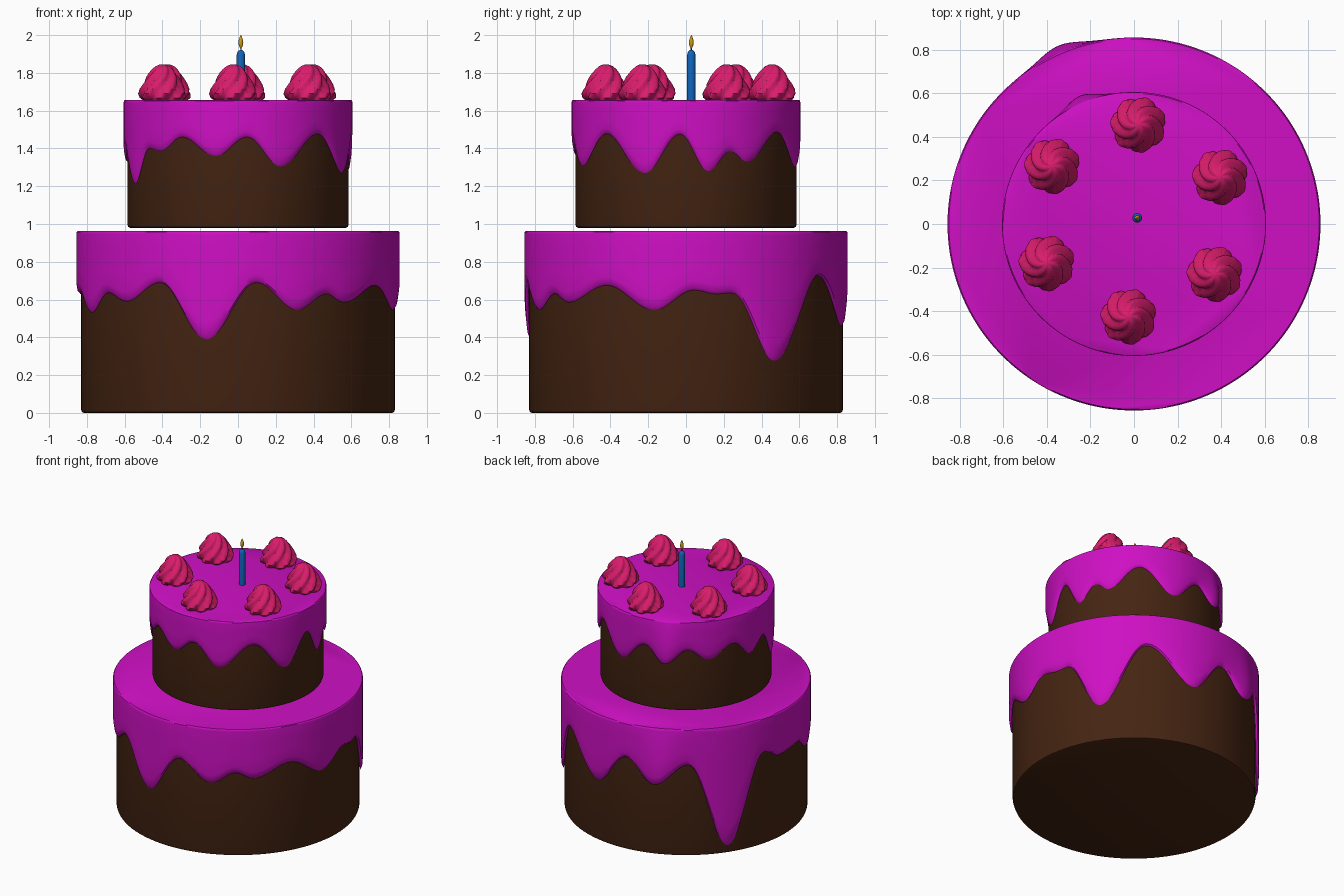
import bpy, bmesh
from math import sin, cos, pi, radians, exp

if "Cube" in bpy.data.objects:
    bpy.data.objects.remove(bpy.data.objects["Cube"])


def material(name, rgb):
    m = bpy.data.materials.new(name)
    m.diffuse_color = (*rgb, 1)
    m.use_nodes = True
    m.node_tree.nodes["Principled BSDF"].inputs["Base Color"].default_value = m.diffuse_color
    return m


BROWN = material("chocolate", (0.06, 0.018, 0.006))
PINK = material("icing_pink", (0.62, 0.005, 0.55))
BERRY = material("cream_berry", (0.70, 0.012, 0.15))
BLUE = material("candle_blue", (0.005, 0.13, 0.50))
DARK = material("wick_dark", (0.02, 0.02, 0.02))
GOLD = material("flame_gold", (0.60, 0.33, 0.01))


def skin(name, rings, mat, sides, point, angle=40):
    """Loft: point(ring, theta) -> xyz, closed around and capped at both ends."""
    bm = bmesh.new()
    loops = [[bm.verts.new(point(r, 2 * pi * i / sides)) for i in range(sides)] for r in rings]
    for a, b in zip(loops, loops[1:]):
        for i in range(sides):
            j = (i + 1) % sides
            bm.faces.new((a[i], a[j], b[j], b[i]))
    bm.faces.new(loops[0])
    bm.faces.new(loops[-1])
    bmesh.ops.recalc_face_normals(bm, faces=bm.faces)
    me = bpy.data.meshes.new(name)
    bm.to_mesh(me)
    bm.free()
    me.materials.append(mat)
    ob = bpy.data.objects.new(name, me)
    bpy.context.collection.objects.link(ob)
    bpy.ops.object.select_all(action='DESELECT')
    ob.select_set(True)
    bpy.context.view_layer.objects.active = ob
    bpy.ops.object.shade_smooth_by_angle(angle=radians(angle))
    return ob


def lathe(name, profile, mat, sides=64, at=(0, 0)):
    return skin(name, profile, mat, sides,
                lambda p, t: (at[0] + p[0] * cos(t), at[1] + p[0] * sin(t), p[1]))


def drip_height(keys, t):
    """Smooth wave through the (degrees, z) crests and drip tips."""
    d = (t * 180 / pi) % 360
    ks = [(keys[-1][0] - 360, keys[-1][1])] + keys + [(keys[0][0] + 360, keys[0][1])]
    for (a, za), (b, zb) in zip(ks, ks[1:]):
        if a <= d <= b:
            return za + (zb - za) * (1 - cos(pi * (d - a) / (b - a))) / 2


def icing(name, radius, inner, top, keys):
    # rings: (radius, share of the way down to the drip edge)
    rings = [(radius - 0.006, 0), (radius - 0.001, 0.015), (radius, 0.04), (radius, 0.3),
             (radius, 0.6), (radius, 0.85), (radius - 0.006, 0.96), (inner + 0.006, 1),
             (inner + 0.002, 0.97), (inner + 0.002, 0.1)]

    def point(ring, t):
        r, f = ring
        # slight outward bulge at the back left
        r += 0.033 * exp(-((t * 180 / pi - 113) / 8) ** 2) * min(1, f * 1.6)
        z = top - f * (top - drip_height(keys, t))
        if ring is rings[-1]:
            z = top - 0.02
        return (r * cos(t), r * sin(t), z)
    return skin(name, rings, PINK, 240, point)


# cake tiers
for name, r, z0, z1 in (("bottom_tier", 0.83, 0.0, 0.93), ("top_tier", 0.585, 0.98, 1.63)):
    lathe(name, [(r - 0.014, z0), (r - 0.004, z0 + 0.004), (r, z0 + 0.016), (r, z1)], BROWN, 96)

# dripping icing
icing("bottom_icing", 0.855, 0.83, 0.962, [
    (3, 0.65), (11, 0.63), (17, 0.635), (34, 0.275), (56, 0.727), (79, 0.46), (96, 0.70),
    (110, 0.54), (126, 0.69), (145, 0.06), (164, 0.70), (175, 0.63), (190, 0.64),
    (202.5, 0.53), (215, 0.635), (225, 0.59), (240.6, 0.69), (258.5, 0.39), (276.7, 0.69),
    (292, 0.545), (304, 0.63), (312, 0.585), (330, 0.675), (348.5, 0.545)])
icing("top_icing", 0.605, 0.585, 1.656, [
    (11.5, 1.28), (23.5, 1.385), (33, 1.33), (54, 1.487), (77, 1.30), (97, 1.45),
    (111, 1.34), (126, 1.44), (140, 1.36), (158, 1.45), (173, 1.33), (187, 1.41),
    (203.5, 1.21), (217.5, 1.40), (226, 1.385), (240, 1.46), (258.5, 1.36), (274.7, 1.46),
    (292.3, 1.305), (315, 1.477), (338.5, 1.27), (357, 1.475)])

# piped cream swirls
SWIRL = [(0.095, 0), (0.115, 0.018), (0.12, 0.04), (0.113, 0.065), (0.101, 0.09), (0.09, 0.11),
         (0.08, 0.13), (0.067, 0.15), (0.052, 0.17), (0.035, 0.185), (0.018, 0.193), (0.004, 0.195)]


def swirl(name, cx, cy):
    def point(ring, t):
        r, h = ring
        wave = abs(cos(3.5 * (t - h * 9)))      # seven rounded lobes twisting upward
        r *= 0.82 + 0.26 * wave
        return (cx + r * cos(t), cy + r * sin(t), 1.65 + h)
    skin(name, SWIRL, BERRY, 84, point, 50)


for n, (x, y) in enumerate([(0.02, 0.455), (0.395, 0.215), (0.37, -0.23),
                            (-0.025, -0.425), (-0.4, -0.18), (-0.375, 0.265)]):
    swirl(f"cream_swirl_{n + 1}", x, y)

# candle, wick and flame
C = (0.015, 0.028)
lathe("candle", [(0.022, 1.65), (0.022, 1.895), (0.018, 1.912), (0.008, 1.92)], BLUE, 24, C)
lathe("wick", [(0.003, 1.915), (0.003, 1.94)], DARK, 8, C)
lathe("flame", [(0.003, 1.93), (0.010, 1.943), (0.013, 1.958), (0.011, 1.974),
                (0.006, 1.99), (0.001, 2.0)], GOLD, 16, C)
